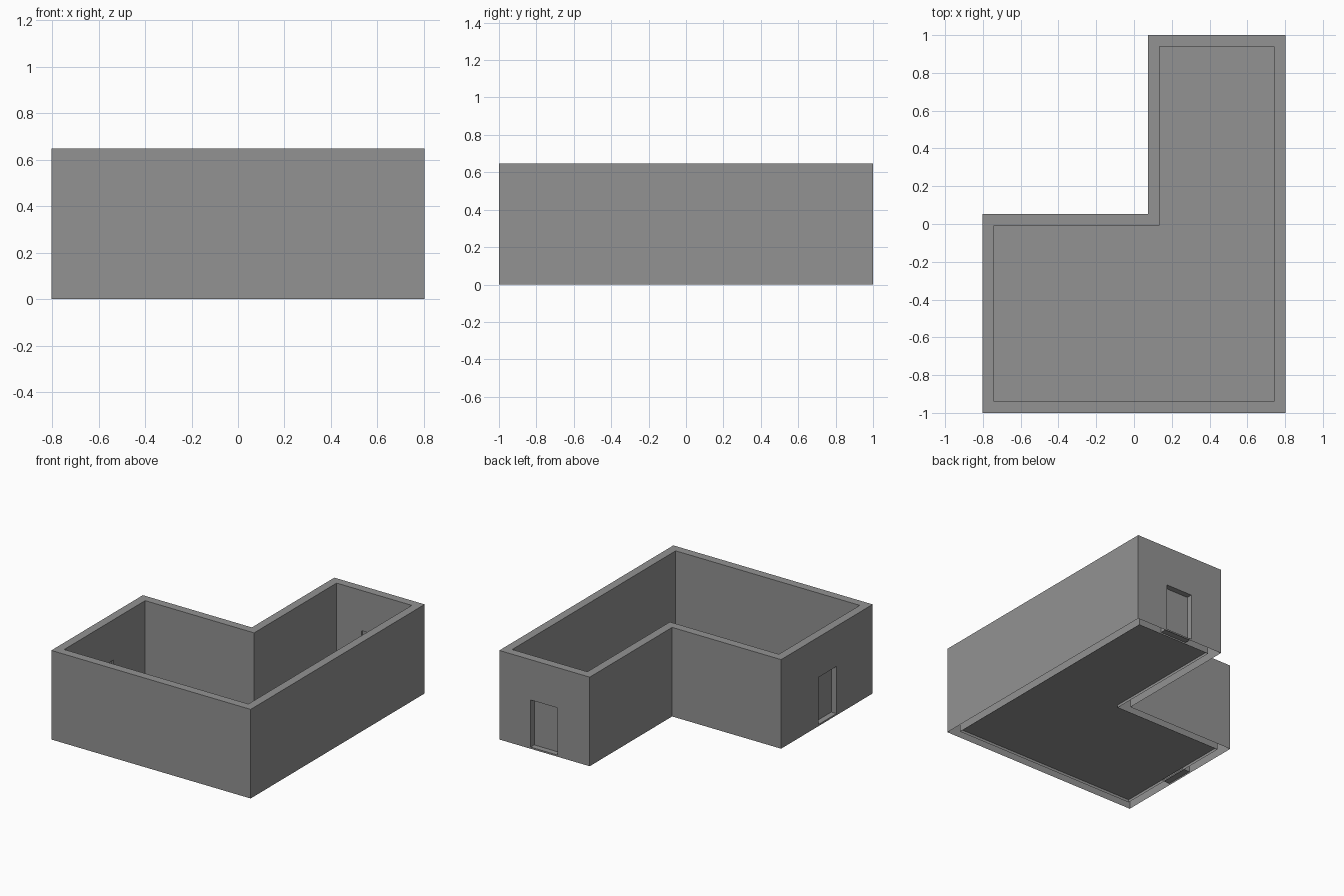
import bpy, bmesh
from mathutils import Vector

if "Cube" in bpy.data.objects:
    bpy.data.objects.remove(bpy.data.objects["Cube"])

HEIGHT, WALL, FLOOR_Z, SILL_Z, DOOR_TOP = 0.648, 0.061, 0.02, 0.012, 0.355

grey = bpy.data.materials.new("dark_grey")
grey.diffuse_color = (0.29, 0.29, 0.29, 1)
grey.use_nodes = True
grey.node_tree.nodes["Principled BSDF"].inputs["Base Color"].default_value = grey.diffuse_color


def l_outline(inset):
    """L-shaped plan, moved inwards by inset."""
    i = inset
    return [(-0.802 + i, -1 + i), (0.802 - i, -1 + i), (0.802 - i, 1 - i),
            (0.075 + i, 1 - i), (0.075 + i, 0.052 - i), (-0.802 + i, 0.052 - i)]


def make_object(name, bm):
    mesh = bpy.data.meshes.new(name)
    bm.to_mesh(mesh)
    bm.free()
    mesh.materials.append(grey)
    obj = bpy.data.objects.new(name, mesh)
    bpy.context.collection.objects.link(obj)
    return obj


def box(name, lo, hi):
    lo, hi = Vector(lo), Vector(hi)
    bm = bmesh.new()
    bmesh.ops.create_cube(bm, size=1)
    for v in bm.verts:
        v.co = Vector([(lo[k] + hi[k]) / 2 + v.co[k] * (hi[k] - lo[k]) for k in range(3)])
    return make_object(name, bm)


# Walls: four loops of the plan bridged into a closed ring
bm = bmesh.new()
loops = [[bm.verts.new((x, y, z)) for x, y in l_outline(i)]
         for i, z in ((0, 0), (0, HEIGHT), (WALL, HEIGHT), (WALL, 0))]
for a, b in zip(loops, loops[1:] + loops[:1]):
    for k in range(6):
        n = (k + 1) % 6
        bm.faces.new((a[k], a[n], b[n], b[k]))
bmesh.ops.recalc_face_normals(bm, faces=bm.faces)
walls = make_object("walls", bm)

# Doorways cut through the back wall and the left wall
cutters = [box("back_doorway_cutter", (0.335, 0.9, SILL_Z), (0.55, 1.1, DOOR_TOP)),
           box("left_doorway_cutter", (-0.9, -0.585, SILL_Z), (-0.7, -0.375, DOOR_TOP))]
for cutter in cutters:
    mod = walls.modifiers.new(cutter.name, 'BOOLEAN')
    mod.operation, mod.solver, mod.object = 'DIFFERENCE', 'EXACT', cutter
    cutter.hide_render = True
depsgraph = bpy.context.evaluated_depsgraph_get()
cut_mesh = bpy.data.meshes.new_from_object(walls.evaluated_get(depsgraph))
walls.modifiers.clear()

# The walls are hollow and open underneath
bm = bmesh.new()
bm.from_mesh(cut_mesh)
under = [f for f in bm.faces if all(v.co.z < 1e-4 for v in f.verts)]
bmesh.ops.delete(bm, geom=under, context='FACES')
for f in bm.faces:
    f.material_index = 0
bm.to_mesh(walls.data)
bm.free()
bpy.data.meshes.remove(cut_mesh)
for cutter in cutters:
    bpy.data.objects.remove(cutter)

# Floor sheet between the walls
bm = bmesh.new()
bm.faces.new([bm.verts.new((x, y, FLOOR_Z)) for x, y in l_outline(WALL)])
make_object("floor", bm)

# Door panels set back in the doorways
box("back_door", (0.335, 0.95, SILL_Z), (0.55, 0.958, DOOR_TOP))
box("left_door", (-0.76, -0.585, SILL_Z), (-0.752, -0.375, DOOR_TOP))
